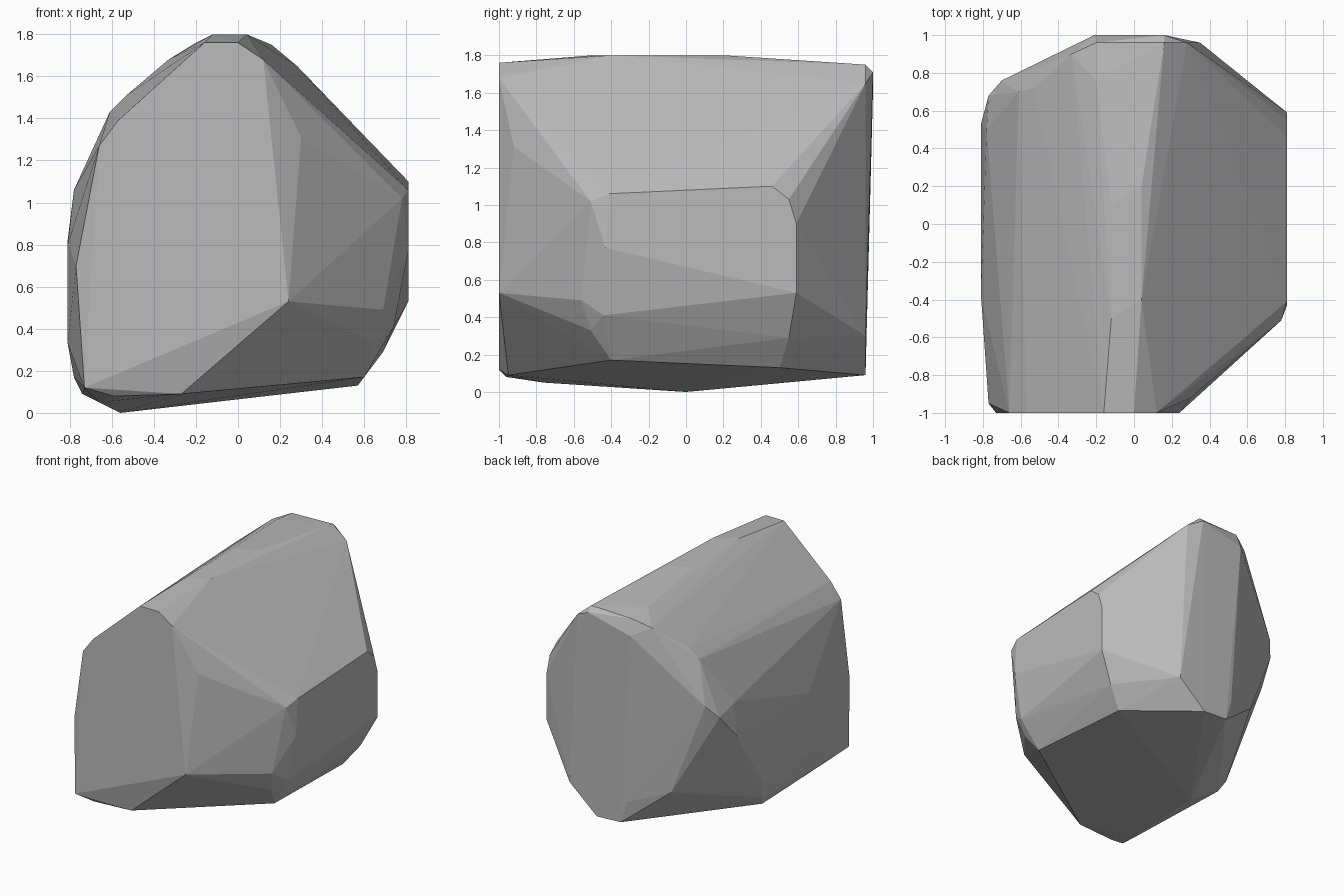
import bpy
import bmesh
import math

# Remove the default cube if it is present
default_cube = bpy.data.objects.get("Cube")
if default_cube:
    bpy.data.objects.remove(default_cube, do_unlink=True)


def make_material(name, grey):
    """Flat single colour, shown in viewport and render."""
    material = bpy.data.materials.new(name)
    material.use_nodes = True
    colour = (grey, grey, grey, 1)
    material.diffuse_color = colour
    shader = material.node_tree.nodes["Principled BSDF"]
    shader.inputs["Base Color"].default_value = colour
    shader.inputs["Roughness"].default_value = 0.9
    return material


def at_depth(y, outline):
    """Place an x, z outline on a plane of constant depth."""
    return [(x, y, z) for x, z in outline]


def at_side(x, outline):
    """Place a y, z outline on a plane of constant x."""
    return [(x, y, z) for y, z in outline]


def make_hull(name, points, material):
    """Wrap the corner points in a faceted convex stone."""
    bm = bmesh.new()
    for point in points:
        bm.verts.new(point)
    bmesh.ops.convex_hull(bm, input=list(bm.verts))
    loose = [vert for vert in bm.verts if not vert.link_faces]
    bmesh.ops.delete(bm, geom=loose, context="VERTS")
    # Merge almost coplanar triangles into broad chipped facets
    bmesh.ops.dissolve_limit(
        bm, angle_limit=math.radians(1),
        verts=list(bm.verts), edges=list(bm.edges))
    bmesh.ops.recalc_face_normals(bm, faces=list(bm.faces))
    mesh = bpy.data.meshes.new(name)
    bm.to_mesh(mesh)
    bm.free()
    mesh.materials.append(material)
    stone = bpy.data.objects.new(name, mesh)
    bpy.context.scene.collection.objects.link(stone)
    return stone


# Broad flat front, with chipped lower and outer corners
front_face = at_depth(-1, [
    (-.16, 1.76), (0, 1.76), (.12, 1.68), (.24, .53),
    (-.73, .12), (-.66, 1.27), (-.57, 1.39)])
front_chips = [(-.77, -.95, .7), (.3, -.92, 1.31),
               (-.59, -.96, .08), (-.27, -.95, .09)]

# Flat left flank and the bevels around it
left_flank = at_side(.81, [
    (-.41, 1.06), (-.43, .77), (.46, 1.1), (.55, 1.03),
    (.59, .9), (.59, .53), (.51, .57)])
left_bevel = [(.78, -.51, 1.02), (.69, -.56, .49), (.74, -.44, .41),
              (.65, -.51, .33), (.6, -.4, .17), (.57, .5, .13),
              (.69, .55, .29)]

# Flat right flank and the bevels around it
right_flank = at_side(-.81, [(-.38, .33), (.2, .33), (-.38, .8), (.53, .82)])
right_bevel = [(-.78, .5, 1.06), (-.77, .68, 1), (-.7, .76, 1.1),
               (-.78, .15, .17), (-.74, .1, .09)]

# Rounded crest running from front to back
crest = [(-.12, -.5, 1.8), (.04, -.4, 1.8), (.04, .2, 1.8), (-.12, .1, 1.8),
         (-.2, .76, 1.76), (-.33, .9, 1.68), (-.53, .72, 1.51),
         (-.61, .7, 1.43)]

# Slightly leaning back
back_top = at_depth(1, [(-.21, 1.62), (.16, 1.71)])
back_rim = at_depth(.96, [
    (-.2, 1.74), (.16, 1.75), (.28, 1.65), (.35, .3),
    (.11, .09), (-.1, .1), (-.15, .27)])
back_chip = [(-.45, .83, .38)]

# Shallow keel under the stone
keel = [(-.56, 0, 0), (-.66, -.76, .05)]

stone_grey = make_material("stone grey", .5)
make_hull(
    "boulder",
    front_face + front_chips + left_flank + left_bevel + right_flank
    + right_bevel + crest + back_top + back_rim + back_chip + keel,
    stone_grey)
